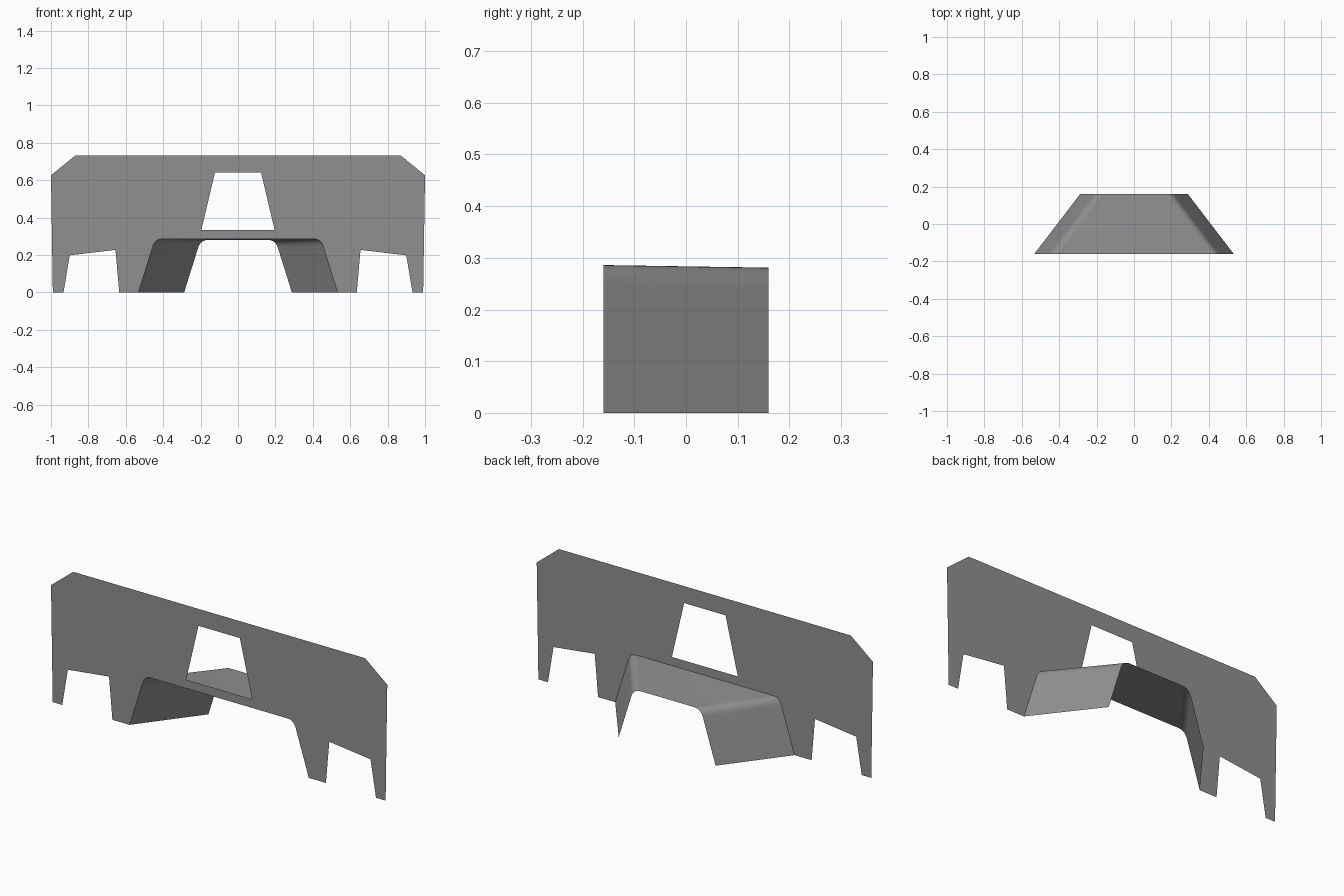
import bpy
import bmesh
from mathutils import Vector

cube = bpy.data.objects.get("Cube")
if cube:
    bpy.data.objects.remove(cube, do_unlink=True)

FRONT, BACK = -0.16, 0.16

grey = bpy.data.materials.new("matte grey")
grey.use_nodes = True
colour = (0.28, 0.28, 0.28, 1)
grey.diffuse_color = colour
grey.node_tree.nodes["Principled BSDF"].inputs["Base Color"].default_value = colour


def mirrored(half):
    """Close a right-hand profile, listed bottom to top, with its mirror image."""
    return half + [(-x, z) for x, z in reversed(half)]


def arch(foot, corner, radius, steps=8):
    """Half arch: straight sloping leg, then a rounded shoulder."""
    foot, corner = Vector(foot), Vector(corner)
    a = corner + (foot - corner).normalized() * radius
    b = corner - Vector((radius, 0))
    pts = [tuple(foot)]
    for i in range(steps + 1):
        t = i / steps
        p = a * (1 - t) ** 2 + corner * 2 * t * (1 - t) + b * t ** 2
        pts.append(tuple(p))
    return pts


def finish(bm, name):
    mesh = bpy.data.meshes.new(name)
    bm.to_mesh(mesh)
    bm.free()
    mesh.materials.append(grey)
    obj = bpy.data.objects.new(name, mesh)
    bpy.context.collection.objects.link(obj)
    return obj


front_arch = mirrored(arch((0.533, 0), (0.443, 0.286), 0.04))
back_arch = mirrored(arch((0.288, 0), (0.2, 0.281), 0.045))

# Thin front panel: outer edge with leg notches, arch opening and window
outer = mirrored([(0.635, 0), (0.655, 0.227), (0.9, 0.198), (0.933, 0),
                  (0.99, 0), (1, 0.626), (0.868, 0.733)])
window = mirrored([(0.196, 0.333), (0.123, 0.642)])
bm = bmesh.new()
for loop in (outer + front_arch[::-1], window):
    verts = [bm.verts.new((x, FRONT, z)) for x, z in loop]
    for i, v in enumerate(verts):
        bm.edges.new((verts[i - 1], v))
bmesh.ops.triangle_fill(bm, use_beauty=True, edges=bm.edges[:], normal=(0, -1, 0))
for f in bm.faces:
    f.normal_update()
    if f.normal.y > 0:
        f.normal_flip()
finish(bm, "front_panel")

# Tapering tunnel behind the arch opening
bm = bmesh.new()
near = [bm.verts.new((x, FRONT, z)) for x, z in front_arch]
far = [bm.verts.new((x, BACK, z)) for x, z in back_arch]
for i in range(len(near) - 1):
    bm.faces.new((near[i], near[i + 1], far[i + 1], far[i]))
bm.normal_update()
if sum(f.normal.z for f in bm.faces) < 0:
    bmesh.ops.reverse_faces(bm, faces=bm.faces[:])
tunnel = finish(bm, "tunnel")
bpy.context.view_layer.objects.active = tunnel
tunnel.select_set(True)
bpy.ops.object.shade_smooth_by_angle()
